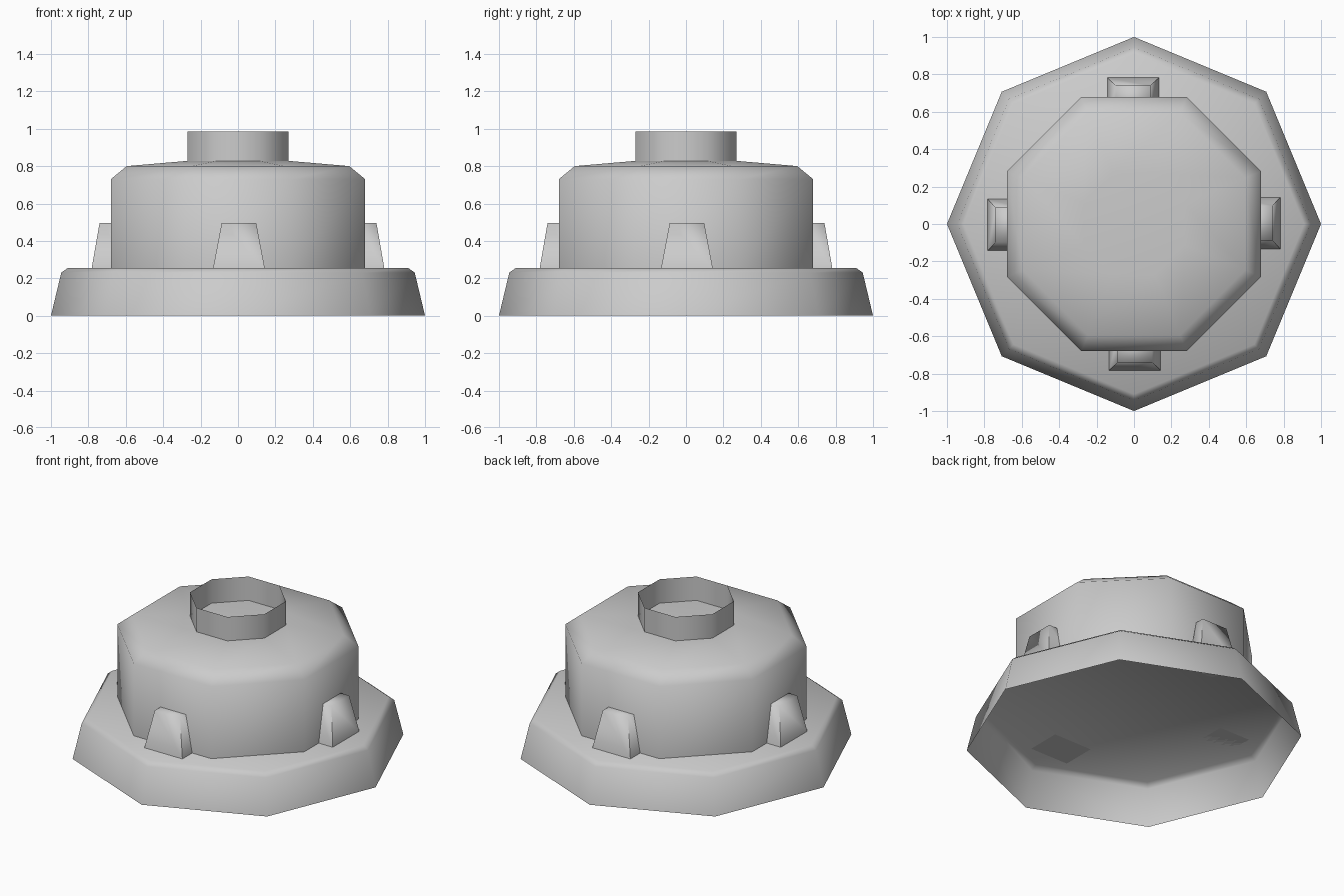
import bpy, bmesh, math

cube = bpy.data.objects.get("Cube")
if cube:
    bpy.data.objects.remove(cube, do_unlink=True)

grey = bpy.data.materials.new("plain grey")
grey.use_nodes = True
colour = (0.6, 0.6, 0.6, 1)
grey.diffuse_color = colour
grey.node_tree.nodes["Principled BSDF"].inputs["Base Color"].default_value = colour


def finish(name, bm, angle):
    mesh = bpy.data.meshes.new(name)
    bm.to_mesh(mesh)
    bm.free()
    mesh.materials.append(grey)
    ob = bpy.data.objects.new(name, mesh)
    bpy.context.collection.objects.link(ob)
    bpy.ops.object.select_all(action="DESELECT")
    ob.select_set(True)
    bpy.context.view_layer.objects.active = ob
    bpy.ops.object.shade_smooth_by_angle(angle=math.radians(angle))
    return ob


def octagon_shell(name, profile, turn=0, cap=False):
    """Stack eight-sided rings given as (corner radius, height)."""
    bm = bmesh.new()
    rings = []
    for r, z in profile:
        angles = [turn + i * math.pi / 4 for i in range(8)]
        rings.append([bm.verts.new((r * math.cos(a), r * math.sin(a), z)) for a in angles])
    for low, high in zip(rings, rings[1:]):
        for i in range(8):
            j = (i + 1) % 8
            bm.faces.new((low[i], low[j], high[j], high[i]))
    if cap:
        bm.faces.new(rings[-1])
    return finish(name, bm, 60)


# Wide skirt, open underneath
octagon_shell("base_skirt", [(1, 0), (0.945, 0.23), (0.91, 0.256)], cap=True)

# Main housing and the open neck, both with flats facing the axes
half = math.pi / 8
flat = 1 / math.cos(half)
octagon_shell("housing", [(0.68 * flat, 0.256), (0.68 * flat, 0.73),
                          (0.595 * flat, 0.80), (0.27 * flat, 0.828)], half, cap=True)
octagon_shell("neck_tube", [(0.27 * flat, 0.826), (0.27 * flat, 0.985)], half)

# Four tapered lugs around the housing
for k, side in enumerate(("left", "back", "right", "front")):
    bm = bmesh.new()
    bmesh.ops.create_cube(bm, size=1)
    for v in bm.verts:
        top, outer = v.co.z > 0, v.co.x > 0
        v.co.z = 0.497 if top else 0.256
        v.co.y = math.copysign(0.092 if top else 0.138, v.co.y) + 0.005
        v.co.x = (0.74 if top else 0.782) if outer else (0.6 if top else 0.56)
    ob = finish(side + "_lug", bm, 85)
    ob.rotation_euler.z = k * math.pi / 2
